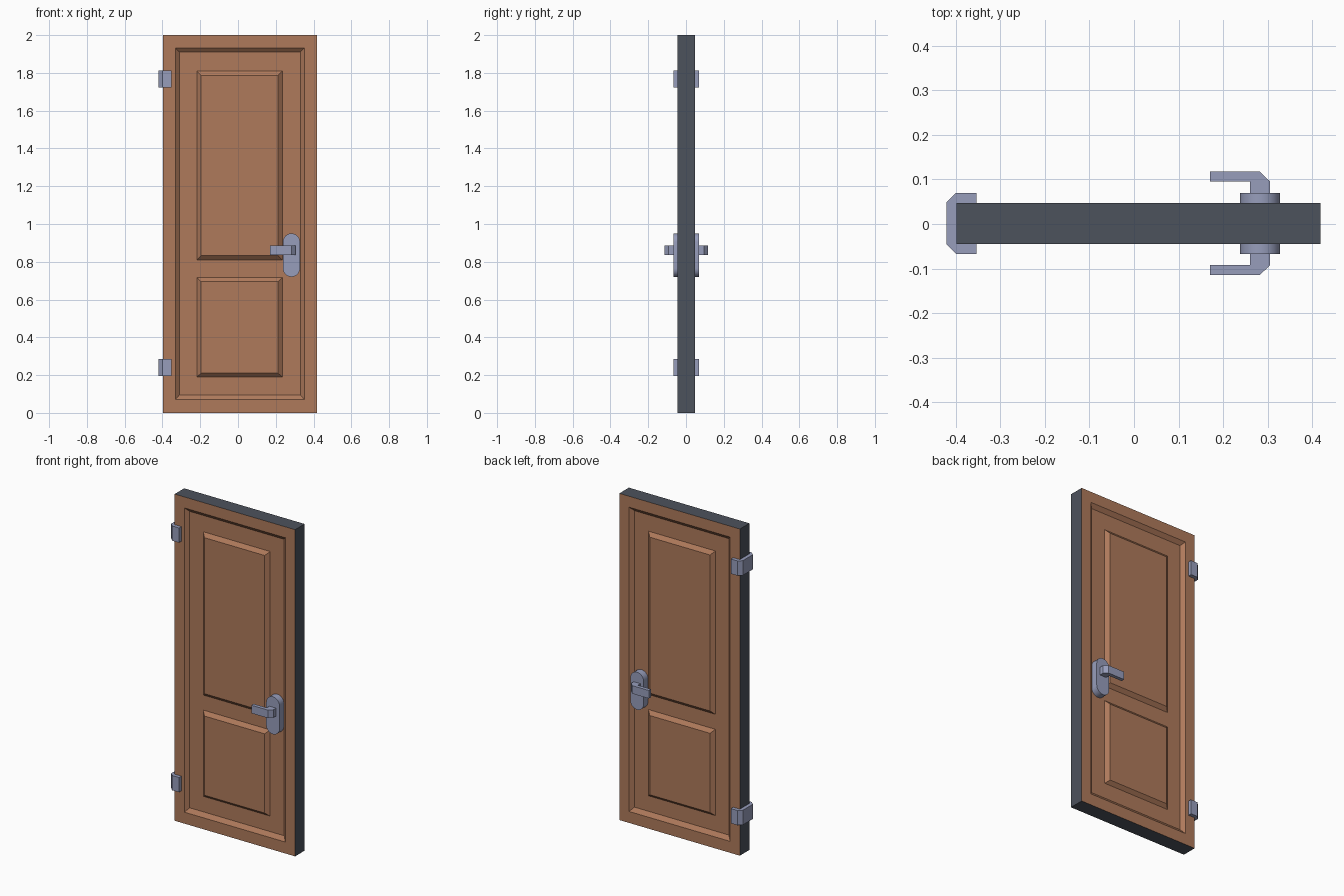
import bpy, bmesh, math

if "Cube" in bpy.data.objects:
    bpy.data.objects.remove(bpy.data.objects["Cube"])

YC = 0.0015            # middle of the door thickness
HALF = 0.046           # half thickness
DEPTH = 0.02           # recess depth


def material(name, rgb):
    m = bpy.data.materials.new(name)
    m.diffuse_color = (*rgb, 1)
    m.use_nodes = True
    m.node_tree.nodes["Principled BSDF"].inputs["Base Color"].default_value = m.diffuse_color
    return m


WOOD = material("brown wood", (0.43, 0.195, 0.105))
EDGE = material("dark slate edge", (0.073, 0.085, 0.108))
METAL = material("blue grey metal", (0.31, 0.34, 0.50))


def finish(bm, name, mats):
    bmesh.ops.recalc_face_normals(bm, faces=bm.faces[:])
    me = bpy.data.meshes.new(name)
    bm.to_mesh(me)
    bm.free()
    for m in mats:
        me.materials.append(m)
    ob = bpy.data.objects.new(name, me)
    bpy.context.collection.objects.link(ob)
    return ob


def prism(name, pts, offset):
    """Extrude a closed 3D outline by an offset vector."""
    bm = bmesh.new()
    face = bm.faces.new([bm.verts.new(p) for p in pts])
    ext = bmesh.ops.extrude_face_region(bm, geom=[face])
    bmesh.ops.translate(bm, vec=offset,
                        verts=[g for g in ext["geom"] if isinstance(g, bmesh.types.BMVert)])
    return finish(bm, name, [METAL])


# Door slab: sloped recess inside the frame, two raised panels, same on both sides
XS = [-0.398, -0.332, -0.31, -0.218, -0.196, 0.212, 0.235, 0.33, 0.352, 0.418]
ZS = [0, 0.07, 0.095, 0.19, 0.21, 0.695, 0.718, 0.81, 0.832, 1.787, 1.81, 1.91, 1.933, 2]


def sunk(x, z):
    in_recess = XS[2] <= x <= XS[7] and ZS[2] <= z <= ZS[11]
    on_panel = XS[4] <= x <= XS[5] and (ZS[4] <= z <= ZS[5] or ZS[8] <= z <= ZS[9])
    return DEPTH if in_recess and not on_panel else 0.0


bm = bmesh.new()
nx, nz = len(XS), len(ZS)
rim = ([(i, 0) for i in range(nx)] + [(nx - 1, j) for j in range(1, nz)]
       + [(i, nz - 1) for i in range(nx - 2, -1, -1)] + [(0, j) for j in range(nz - 2, 0, -1)])
sides = []
for s in (-1, 1):
    v = {(i, j): bm.verts.new((x, YC + s * (HALF - sunk(x, z)), z))
         for i, x in enumerate(XS) for j, z in enumerate(ZS)}
    for i in range(nx - 1):
        for j in range(nz - 1):
            keys = [(i, j), (i + 1, j), (i + 1, j + 1), (i, j + 1)]
            d = [sunk(XS[a], ZS[b]) for a, b in keys]
            q = [v[k] for k in keys]
            odd = [k for k in range(4) if d.count(d[k]) == 1]
            if odd:                       # mitred corner of a moulding
                q = q[odd[0]:] + q[:odd[0]]
                bm.faces.new(q[:3])
                bm.faces.new([q[0], q[2], q[3]])
            else:
                bm.faces.new(q)
    sides.append(v)
for a, b in zip(rim, rim[1:] + rim[:1]):
    f = bm.faces.new([sides[0][a], sides[0][b], sides[1][b], sides[1][a]])
    f.material_index = 1
finish(bm, "door_slab", [WOOD, EDGE])

# Handles: oval backplate and bent lever on each side
PX, PZ, R, STRAIGHT = 0.283, 0.835, 0.045, 0.07
for s, side in ((-1, "front"), (1, "back")):
    oval = []
    for k in range(26):
        half = k // 13
        a = math.pi * (k - half) / 12
        oval.append((PX + R * math.cos(a), YC + s * 0.02,
                     PZ + R * math.sin(a) + (STRAIGHT if half == 0 else -STRAIGHT)))
    plate = prism(side + "_handle_plate", oval, (0, s * 0.0485, 0))
    bpy.context.view_layer.objects.active = plate
    plate.select_set(True)
    bpy.ops.object.shade_smooth_by_angle(angle=math.radians(35))
    plate.select_set(False)

    lever = [(0.26, 0.06), (0.305, 0.06), (0.305, 0.094), (0.282, 0.116),
             (0.17, 0.116), (0.17, 0.094), (0.26, 0.094)]
    prism(side + "_handle_lever", [(x, YC + s * y, 0.837) for x, y in lever], (0, 0, 0.049))

# Hinges: chamfered brackets wrapped round the left edge
half = [(-0.353, 0.045), (-0.353, 0.0685), (-0.399, 0.0685), (-0.42, 0.048)]
bracket = ([(-0.397, 0.045)] + half + [(x, -y) for x, y in reversed(half)] + [(-0.397, -0.045)])
for name, z in (("lower_hinge", 0.195), ("upper_hinge", 1.723)):
    prism(name, [(x, YC + y, z) for x, y in bracket], (0, 0, 0.09))
